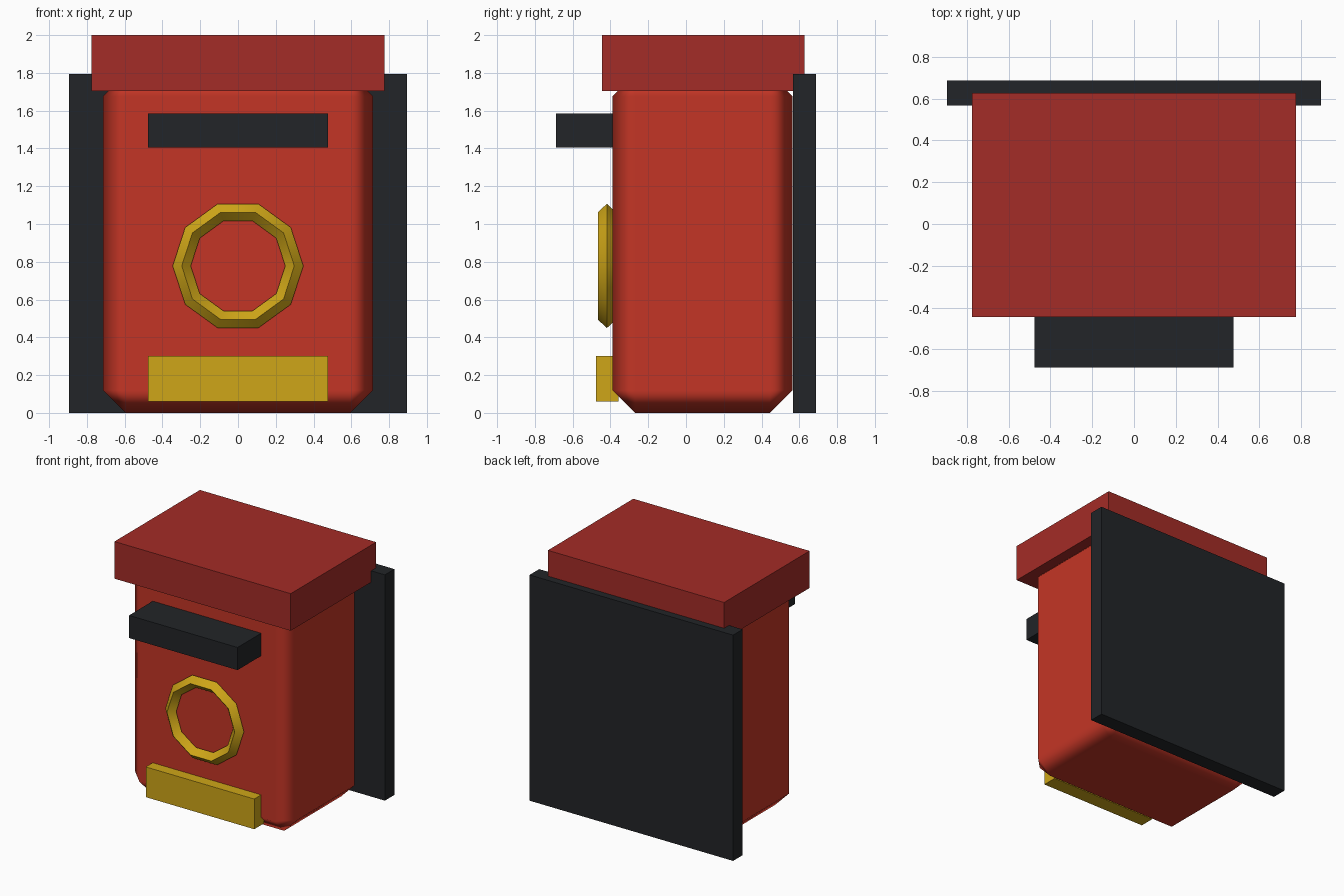
import bpy
import math

if "Cube" in bpy.data.objects:
    bpy.data.objects.remove(bpy.data.objects["Cube"])


def material(name, color):
    m = bpy.data.materials.new(name)
    m.diffuse_color = (*color, 1)
    m.use_nodes = True
    m.node_tree.nodes["Principled BSDF"].inputs["Base Color"].default_value = m.diffuse_color
    return m


RED = material("red_paint", (0.55, 0.036, 0.019))
DARK_RED = material("dark_red_paint", (0.37, 0.025, 0.02))
GOLD = material("gold", (0.62, 0.38, 0.009))
BLACK = material("black", (0.016, 0.018, 0.021))


def box(name, x, y, z, mat):
    """Box symmetric in x (half width x), with (min, max) ranges in y and z."""
    bpy.ops.mesh.primitive_cube_add(size=1, location=(0, sum(y) / 2, sum(z) / 2))
    ob = bpy.context.object
    ob.name = name
    ob.scale = (2 * x, y[1] - y[0], z[1] - z[0])
    bpy.ops.object.transform_apply(location=False, rotation=False, scale=True)
    ob.data.materials.append(mat)
    return ob


# Main body with one-step chamfers, softly shaded
body = box("body", 0.715, (-0.39, 0.565), (0, 1.795), RED)
bpy.ops.object.shade_smooth()
bevel = body.modifiers.new("chamfer", "BEVEL")
bevel.width = 0.12
bevel.segments = 1
bevel.harden_normals = True

# Lid, wall plate, slot hood and lower name plate
box("lid", 0.775, (-0.445, 0.628), (1.705, 2.0), DARK_RED)
box("back_plate", 0.895, (0.567, 0.687), (0, 1.795), BLACK)
box("slot_hood", 0.477, (-0.687, -0.33), (1.405, 1.585), BLACK)
box("lower_plate", 0.477, (-0.477, -0.357), (0.06, 0.30), GOLD)

# Ten-sided ring on the front, with a diamond cross-section
bpy.ops.mesh.primitive_torus_add(
    major_segments=10, minor_segments=4, major_radius=0.298, minor_radius=0.048,
    location=(0, -0.419, 0.778), rotation=(math.pi / 2, 0, 0))
ring = bpy.context.object
ring.name = "front_ring"
ring.data.materials.append(GOLD)
bpy.ops.object.shade_smooth_by_angle(angle=math.radians(30))
